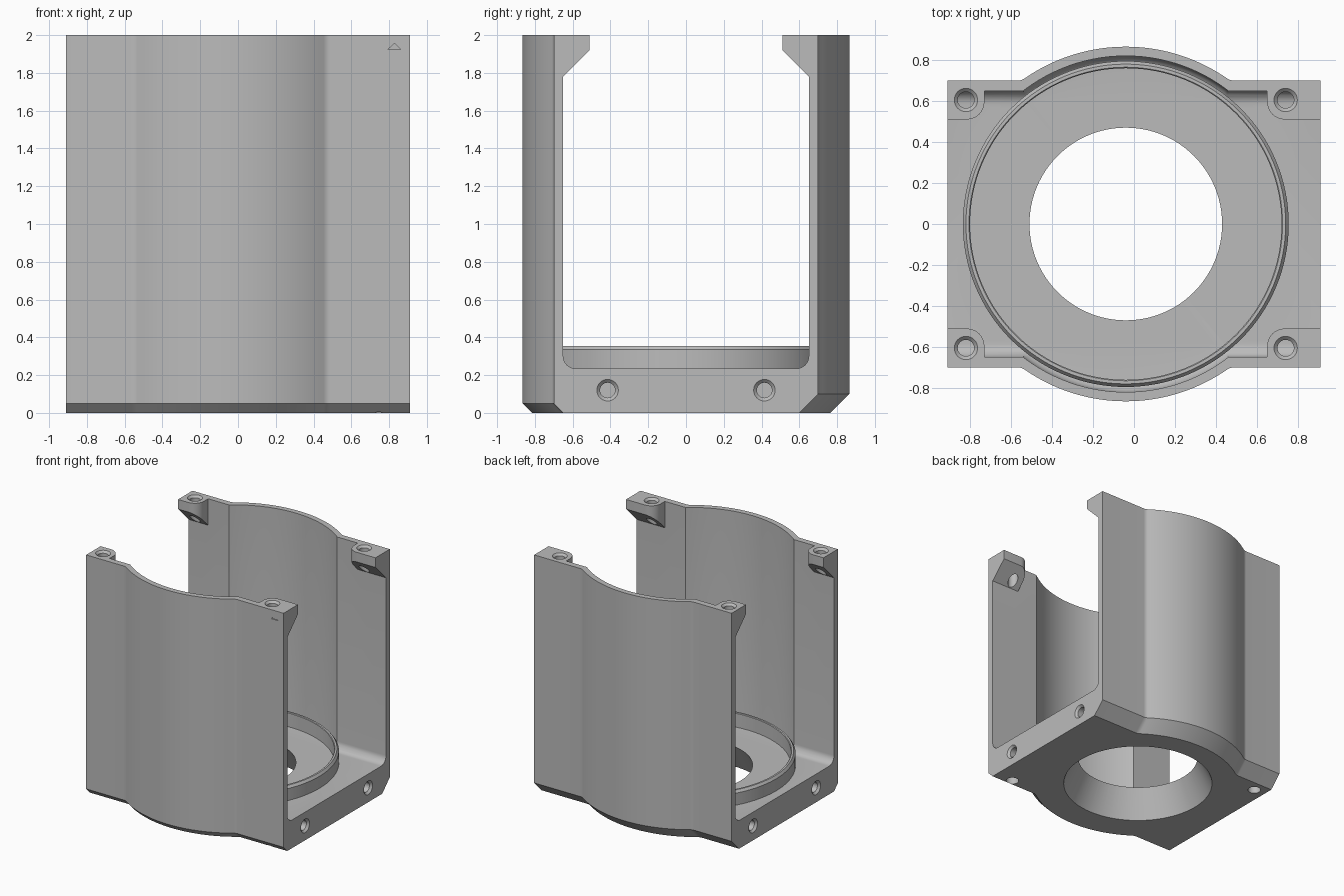
import bpy, bmesh
from math import pi, sin, cos, sqrt, atan2
from mathutils import Matrix

if "Cube" in bpy.data.objects:
    bpy.data.objects.remove(bpy.data.objects["Cube"])

CX = -0.04        # bore axis
HALF_X = 0.91     # half width of the housing
FLAT_Y = 0.70     # outer flat wall
INNER_Y = 0.65    # inner flat wall
FLOOR = 0.235     # top of the base plate
SCREW_Y = 0.605

grey = bpy.data.materials.new("plain grey")
grey.use_nodes = True
grey.diffuse_color = (0.5, 0.5, 0.5, 1)
grey.node_tree.nodes["Principled BSDF"].inputs["Base Color"].default_value = (0.5, 0.5, 0.5, 1)


def finish(name, bm):
    bmesh.ops.remove_doubles(bm, verts=bm.verts, dist=1e-5)
    bmesh.ops.recalc_face_normals(bm, faces=bm.faces)
    mesh = bpy.data.meshes.new(name)
    bm.to_mesh(mesh)
    bm.free()
    mesh.materials.append(grey)
    obj = bpy.data.objects.new(name, mesh)
    bpy.context.collection.objects.link(obj)
    return obj


def loft(name, levels):
    """Closed solid through a list of equal point loops."""
    bm = bmesh.new()
    rows = [[bm.verts.new(p) for p in row] for row in levels]
    n = len(rows[0])
    for a, b in zip(rows, rows[1:]):
        for i in range(n):
            j = (i + 1) % n
            bm.faces.new((a[i], a[j], b[j], b[i]))
    bm.faces.new(rows[0])
    bm.faces.new(rows[-1])
    return finish(name, bm)


def lathe(name, profile, place, steps=96):
    """Revolve a closed (radius, height) profile about z."""
    bm = bmesh.new()
    vs = [bm.verts.new((r, 0, z)) for r, z in profile]
    es = [bm.edges.new((vs[i - 1], vs[i])) for i in range(len(vs))
          if profile[i][0] + profile[i - 1][0] > 0]
    bmesh.ops.spin(bm, geom=vs + es, cent=(0, 0, 0), axis=(0, 0, 1),
                   angle=2 * pi, steps=steps)
    bmesh.ops.remove_doubles(bm, verts=bm.verts, dist=1e-5)
    bm.transform(place)
    return finish(name, bm)


def arc(cx, cy, r, a0, a1, n):
    return [(cx + r * cos(a0 + (a1 - a0) * i / n),
             cy + r * sin(a0 + (a1 - a0) * i / n)) for i in range(n + 1)]


def combine(target, tool, operation):
    mod = target.modifiers.new(operation, 'BOOLEAN')
    mod.operation = operation
    mod.solver = 'EXACT'
    mod.object = tool
    bpy.context.view_layer.objects.active = target
    bpy.ops.object.modifier_apply(modifier=mod.name)
    bpy.data.objects.remove(tool)


# Housing outline: flat sides with a filleted round bulge
R, F = 0.865, 0.06
dx = sqrt((R + F) ** 2 - (FLAT_Y + F) ** 2)
a = atan2(FLAT_Y + F, dx)
half = [(HALF_X, FLAT_Y)]
half += arc(CX + dx, FLAT_Y + F, F, -pi / 2, a - pi, 6)
half += arc(CX, 0, R, a, pi - a, 40)[1:-1]
half += arc(CX - dx, FLAT_Y + F, F, -a, -pi / 2, 6)
half += [(-HALF_X, FLAT_Y)]
outline = half + [(x, -y) for x, y in reversed(half)]


def level(z):
    # bottom edge chamfers: small at the front, larger at the back
    back, front = max(0, 0.1 - z), max(0, 0.05 - z)
    return [(x, y - back if y > 0 else y + front, z) for x, y in outline]


housing = loft("housing", [level(z) for z in (0, 0.05, 0.1, 2)])

# Through channel with rounded lower corners, then the round bore
f = 0.065
channel = [(INNER_Y, 2.2)] + arc(INNER_Y - f, FLOOR + f, f, 0, -pi / 2, 8)
channel += [(-y, z) for y, z in reversed(channel)]
combine(housing, loft("channel_cutter", [[(x, y, z) for y, z in channel] for x in (-1.2, 1.2)]),
        'DIFFERENCE')
axis = Matrix.Translation((CX, 0, 0))
bore = [(0, FLOOR)] + arc(0.82 - f, FLOOR + f, f, -pi / 2, 0, 8) + [(0.82, 2.2), (0, 2.2)]
combine(housing, lathe("bore_cutter", bore, axis, 128), 'DIFFERENCE')

# Raised locating ring and tapered opening in the base
ring = [(0.76, 0.2), (0.795, 0.2), (0.795, 0.335), (0.78, 0.355), (0.765, 0.355), (0.76, 0.35)]
combine(housing, lathe("locating_ring", ring, axis, 128), 'UNION')
opening = [(0, -0.02), (0.595, -0.02), (0.47, FLOOR), (0.47, 0.4), (0, 0.4)]
combine(housing, lathe("opening_cutter", opening, axis), 'DIFFERENCE')


def screw_hole(place, depth):
    # countersunk blind hole, entering along local -z
    prof = [(0, 0.02), (0.057, 0.02), (0.057, 0), (0.04, -0.017), (0.04, -depth), (0, -depth)]
    combine(housing, lathe("screw_cutter", prof, place, 32), 'DIFFERENCE')


# Corner lugs with sloped undersides and vertical screw holes
for sx in (-1, 1):
    hole_x = CX + sx * 0.78
    inner_x = hole_x - sx * 0.09
    for sy in (-1, 1):
        r = 0.085
        plan = [(sx * HALF_X, 0.67), (sx * HALF_X, 0.51)]
        plan += [(inner_x + sx * (r - r * cos(t)), 0.51 + r - r * sin(t))
                 for t in [pi / 2 * (1 - i / 8) for i in range(9)]]
        plan += [(inner_x, 0.67)]
        lug = loft("corner_lug", [[(x, sy * y, 2.43 - y) for x, y in plan],
                                  [(x, sy * y, 2) for x, y in plan]])
        combine(housing, lug, 'UNION')
        screw_hole(Matrix.Translation((hole_x, sy * SCREW_Y, 2)), 0.3)

# Side screw holes in the base
for sx in (-1, 1):
    for sy in (-1, 1):
        screw_hole(Matrix.Translation((sx * HALF_X, sy * 0.415, 0.12))
                   @ Matrix.Rotation(sx * pi / 2, 4, 'Y'), 0.18)

# Two diagonal dowel holes underneath
for x, y in ((0.745, -SCREW_Y), (-0.81, 0.51)):
    dowel = [(0, -0.02), (0.05, -0.02), (0.05, 0.12), (0, 0.12)]
    combine(housing, lathe("dowel_cutter", dowel, Matrix.Translation((x, y, 0)), 32), 'DIFFERENCE')

# Shallow triangular orientation mark at the front
mark = [(0.795, 1.925), (0.86, 1.925), (0.828, 1.957)]
combine(housing, loft("mark_cutter", [[(x, y, z) for x, z in mark] for y in (-0.75, -0.692)]),
        'DIFFERENCE')

# Smooth curves, sharp edges
bpy.ops.object.select_all(action='DESELECT')
housing.select_set(True)
bpy.context.view_layer.objects.active = housing
bpy.ops.object.shade_smooth_by_angle(angle=pi / 6)
